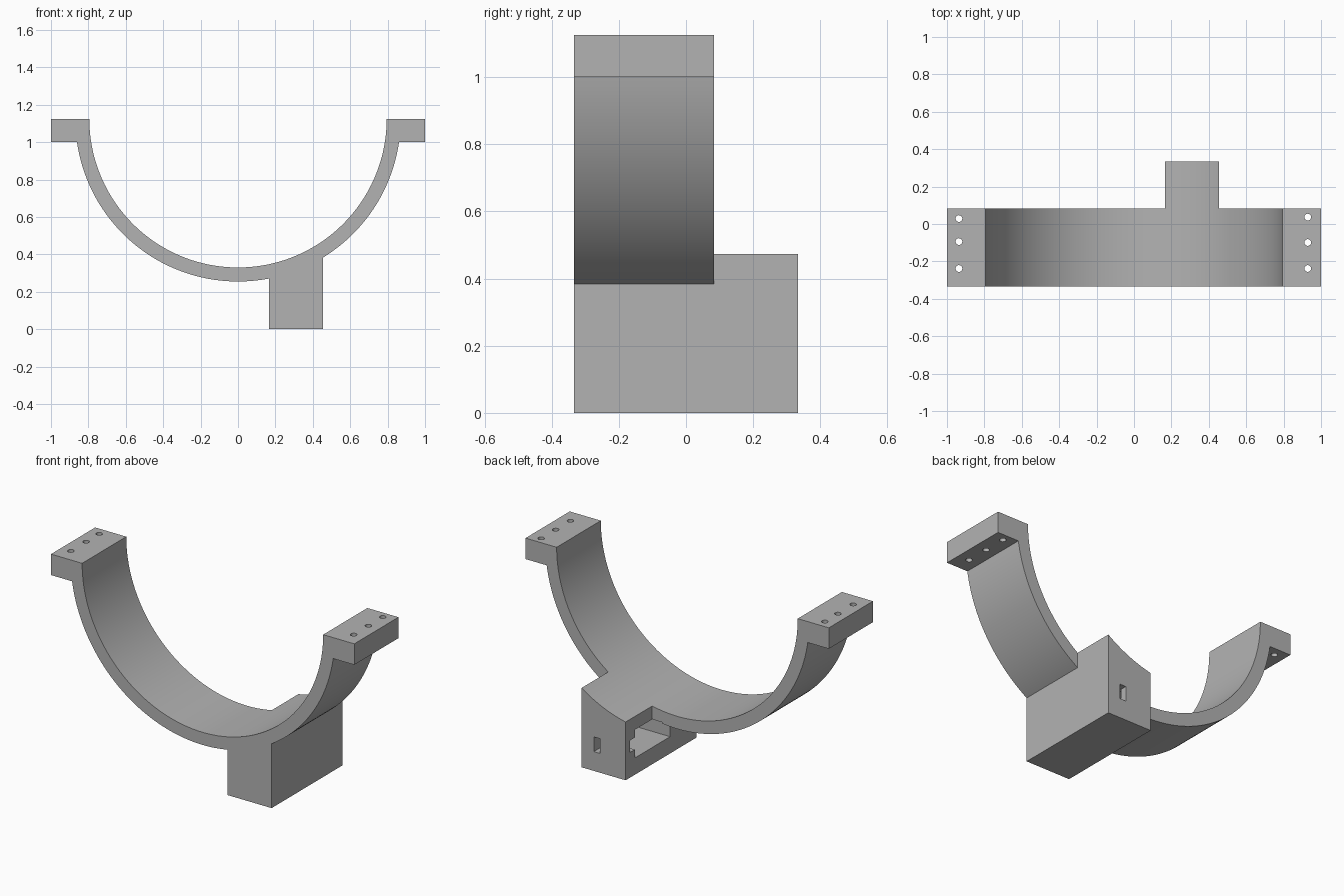
import bpy, bmesh, math
from mathutils import Matrix

cube = bpy.data.objects.get("Cube")
if cube:
    bpy.data.objects.remove(cube, do_unlink=True)

TOP, FLANGE_Z = 1.125, 1.0
INNER_R, OUTER_R = 0.795, 0.87
FRONT, RING_BACK, BOX_BACK = -0.333, 0.083, 0.333

grey = bpy.data.materials.new("plain grey")
grey.use_nodes = True
grey.diffuse_color = (0.45, 0.45, 0.45, 1)
grey.node_tree.nodes["Principled BSDF"].inputs["Base Color"].default_value = (0.45, 0.45, 0.45, 1)


def make_object(name, bm):
    bmesh.ops.recalc_face_normals(bm, faces=bm.faces)
    mesh = bpy.data.meshes.new(name)
    bm.to_mesh(mesh)
    bm.free()
    mesh.materials.append(grey)
    obj = bpy.data.objects.new(name, mesh)
    bpy.context.collection.objects.link(obj)
    return obj


def prism(name, outline, y0, y1):
    """Extrude an x-z outline along y."""
    bm = bmesh.new()
    face = bm.faces.new([bm.verts.new((x, y0, z)) for x, z in outline])
    extruded = bmesh.ops.extrude_face_region(bm, geom=[face])["geom"]
    moved = [g for g in extruded if isinstance(g, bmesh.types.BMVert)]
    bmesh.ops.translate(bm, verts=moved, vec=(0, y1 - y0, 0))
    return make_object(name, bm)


def block(name, x0, x1, y0, y1, z0, z1):
    return prism(name, [(x0, z0), (x1, z0), (x1, z1), (x0, z1)], y0, y1)


def cylinder(name, radius, depth, centre, segments, along_y=False):
    bm = bmesh.new()
    turn = Matrix.Rotation(math.pi / 2, 4, "X") if along_y else Matrix.Identity(4)
    bmesh.ops.create_cone(bm, cap_ends=True, segments=segments, radius1=radius,
                          radius2=radius, depth=depth,
                          matrix=Matrix.Translation(centre) @ turn)
    return make_object(name, bm)


def combine(target, tool, operation):
    """Apply a boolean and discard the tool."""
    mod = target.modifiers.new(operation.lower(), "BOOLEAN")
    mod.operation, mod.solver, mod.object = operation, "EXACT", tool
    bpy.ops.object.select_all(action="DESELECT")
    bpy.context.view_layer.objects.active = target
    target.select_set(True)
    bpy.ops.object.modifier_apply(modifier=mod.name)
    bpy.data.objects.remove(tool, do_unlink=True)


# Half disc with a flange on each side
start = math.asin((TOP - FLANGE_Z) / OUTER_R)
steps = 96
outline = [(-1, TOP), (-1, FLANGE_Z)]
for i in range(steps + 1):
    a = math.pi + start + (math.pi - 2 * start) * i / steps
    outline.append((OUTER_R * math.cos(a), TOP + OUTER_R * math.sin(a)))
outline += [(1, FLANGE_Z), (1, TOP)]
bracket = prism("half_ring_bracket", outline, FRONT, RING_BACK)

# Housing below the ring, then the round opening through both
combine(bracket, block("housing", 0.165, 0.455, FRONT, BOX_BACK, 0, 0.55), "UNION")
combine(bracket, cylinder("bore", INNER_R, 2, (0, 0, TOP), 192, True), "DIFFERENCE")

# Pocket in the housing side, with a cable notch and a slot out of the back
combine(bracket, block("pocket", 0.1, 0.4, -0.086, 0.247, 0.1, 0.268), "DIFFERENCE")
combine(bracket, block("notch", 0.1, 0.375, 0.2, 0.293, 0.15, 0.222), "DIFFERENCE")
combine(bracket, block("slot", 0.335, 0.375, 0.2, 0.4, 0.115, 0.203), "DIFFERENCE")

# Screw holes through the flanges
for x, rows in ((-0.936, (0.029, -0.094, -0.238)), (0.929, (0.037, -0.099, -0.238))):
    for y in rows:
        combine(bracket, cylinder("hole", 0.018, 0.4, (x, y, 1.06), 24), "DIFFERENCE")

bpy.ops.object.shade_smooth_by_angle(angle=math.radians(30))
